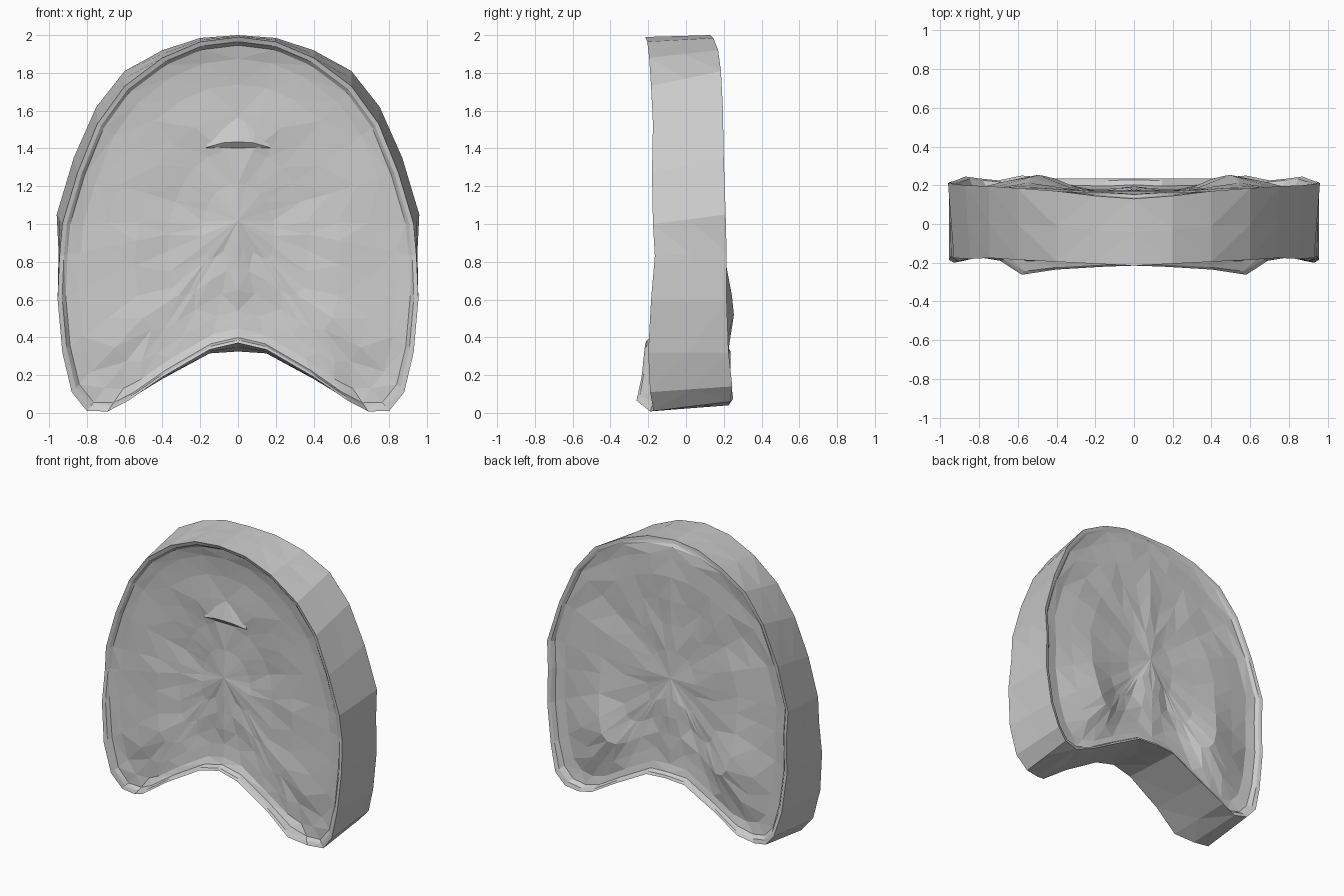
import bpy, bmesh, math

if "Cube" in bpy.data.objects:
    bpy.data.objects.remove(bpy.data.objects["Cube"])

CENTRE_Z = 1.02

# Half outlines (x, y, z) from the bottom notch, round the lobe, up to the crown
FRONT = [(0, -.215, .37), (.15, -.22, .335), (.4, -.235, .19), (.58, -.262, .065),
         (.69, -.19, .008), (.8, -.172, .01), (.88, -.19, .11), (.93, -.2, .32),
         (.955, -.185, .6), (.945, -.165, .83), (.93, -.175, 1.0), (.85, -.18, 1.27),
         (.745, -.175, 1.53), (.6, -.185, 1.73), (.4, -.195, 1.88),
         (.2, -.205, 1.965), (0, -.215, 1.99)]
BACK = [(0, .235, .325), (.15, .235, .315), (.4, .235, .18), (.58, .25, .075),
        (.7, .225, .04), (.8, .235, .06), (.87, .245, .14), (.92, .225, .32),
        (.955, .215, .6), (.95, .215, .85), (.96, .21, 1.05), (.87, .2, 1.35),
        (.75, .195, 1.62), (.6, .185, 1.81), (.4, .17, 1.92),
        (.2, .145, 1.985), (0, .13, 2.0)]


def loop(half):
    return half + [(-x, y, z) for x, y, z in reversed(half[1:-1])]


def bump(x, z, cx, cz, rx, rz):
    return math.exp(-((abs(x) - cx) / rx) ** 2 - ((z - cz) / rz) ** 2)


def facets(x, z):
    # small mirrored unevenness of the hand-modelled surface
    return .008 * math.sin(31 * abs(x) + 17 * z) * math.sin(13 * z - 9 * abs(x))


def front_floor(x, z):
    return (-.14 - .035 * bump(x, z, .5, .4, .25, .2) - .025 * bump(x, z, .6, .85, .15, .2)
            - .02 * bump(x, z, 0, .9, .08, .5) + .02 * bump(x, z, .25, 1.2, .2, .2)
            + facets(x, z))


def back_floor(x, z):
    return (.165 + .095 * bump(x, z, .53, .5, .2, .25) + .03 * bump(x, z, 0, .7, .1, .4)
            + .025 * bump(x, z, .55, 1.0, .2, .3) + facets(x, z))


bm = bmesh.new()


def ring(points):
    return [bm.verts.new(p) for p in points]


def bridge(a, b):
    n = len(a)
    for i in range(n):
        j = (i + 1) % n
        bm.faces.new((a[i], a[j], b[j], b[i]))


def dished_face(rim, outline, floor):
    # concentric rings: raised lip, short step down, uneven panel
    prev = rim
    for s, w in ((.975, .85), (.955, .4), (.88, .15), (.74, 0), (.57, 0), (.39, 0), (.2, 0)):
        pts = []
        for x, y, z in outline:
            px, pz = x * s, CENTRE_Z + (z - CENTRE_Z) * s
            pts.append((px, y * w + floor(px, pz) * (1 - w), pz))
        cur = ring(pts)
        bridge(prev, cur)
        prev = cur
    hub = bm.verts.new((0, floor(0, CENTRE_Z), CENTRE_Z))
    for i in range(len(prev)):
        bm.faces.new((prev[i], prev[(i + 1) % len(prev)], hub))


# Arched slab: front rim, edge band, back rim, and both dished faces
f, b = loop(FRONT), loop(BACK)
mid = [tuple((p + q) / 2 for p, q in zip(u, v)) for u, v in zip(f, b)]
rf, rm, rb = ring(f), ring(mid), ring(b)
bridge(rf, rm)
bridge(rm, rb)
dished_face(rf, f, front_floor)
dished_face(rb, b, back_floor)
bmesh.ops.triangulate(bm, faces=bm.faces[:])
bmesh.ops.recalc_face_normals(bm, faces=bm.faces[:])

grey = bpy.data.materials.new("light grey")
grey.diffuse_color = (.6, .6, .6, 1)
grey.use_nodes = True
grey.node_tree.nodes["Principled BSDF"].inputs["Base Color"].default_value = grey.diffuse_color


def finish(name, mesh_bm):
    me = bpy.data.meshes.new(name)
    mesh_bm.to_mesh(me)
    mesh_bm.free()
    me.materials.append(grey)
    ob = bpy.data.objects.new(name, me)
    bpy.context.collection.objects.link(ob)


finish("arched_padded_slab", bm)

# Small brow ledge on the front panel, tapering up into the surface
lb = bmesh.new()
for x, y, z in ((0, -.17, 1.435), (.08, -.165, 1.43), (.17, -.145, 1.405),
                (0, -.12, 1.39), (.08, -.12, 1.39), (.17, -.12, 1.40),
                (0, -.12, 1.62), (.1, -.12, 1.56)):
    lb.verts.new((x, y, z))
    if x:
        lb.verts.new((-x, y, z))
bmesh.ops.convex_hull(lb, input=lb.verts[:])
bmesh.ops.recalc_face_normals(lb, faces=lb.faces[:])
finish("brow_ledge", lb)
